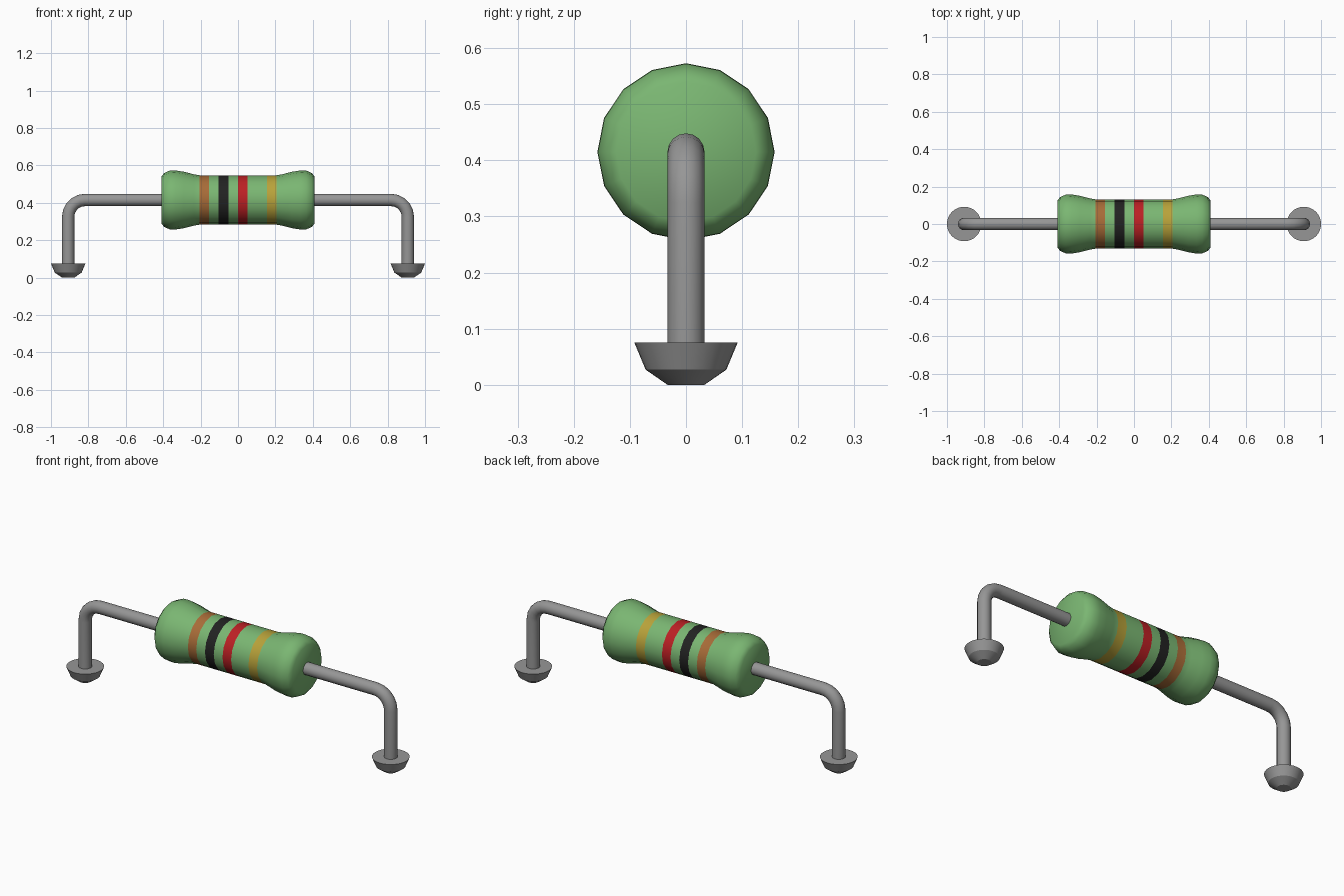
import bpy, bmesh, math
from mathutils import Vector

cube = bpy.data.objects.get("Cube")
if cube:
    bpy.data.objects.remove(cube, do_unlink=True)


def material(name, srgb):
    col = [(c / 255 / 12.92) if c < 11 else ((c / 255 + 0.055) / 1.055) ** 2.4 for c in srgb]
    m = bpy.data.materials.new(name)
    m.use_nodes = True
    m.diffuse_color = (*col, 1)
    m.node_tree.nodes["Principled BSDF"].inputs["Base Color"].default_value = (*col, 1)
    return m


green = material("green_coating", (122, 182, 114))
brown = material("brown_band", (168, 108, 56))
black = material("black_band", (34, 34, 34))
red = material("red_band", (188, 32, 36))
gold = material("gold_band", (184, 162, 58))
metal = material("grey_metal", (150, 150, 150))


def tube(name, rings, sides, mats, angle, rule=None):
    """Skin round sections given as (x, z, tilt, radius); tilt 0 faces +x, 90 faces +z."""
    bm = bmesh.new()
    loops = []
    for x, z, tilt, r in rings:
        t = math.radians(tilt)
        up = Vector((-math.sin(t), 0, math.cos(t)))
        side = Vector((0, 1, 0))
        loops.append([bm.verts.new(Vector((x, 0, z)) + r * (math.cos(a) * up + math.sin(a) * side))
                      for a in (2 * math.pi * i / sides for i in range(sides))])
    for a, b in zip(loops, loops[1:]):
        for i in range(sides):
            j = (i + 1) % sides
            bm.faces.new((a[i], a[j], b[j], b[i]))
    bm.faces.new(loops[0])
    bm.faces.new(loops[-1])
    bmesh.ops.recalc_face_normals(bm, faces=bm.faces)
    if rule:
        for f in bm.faces:
            f.material_index = rule(f.calc_center_median())
    me = bpy.data.meshes.new(name)
    bm.to_mesh(me)
    bm.free()
    ob = bpy.data.objects.new(name, me)
    bpy.context.collection.objects.link(ob)
    for m in mats:
        me.materials.append(m)
    bpy.ops.object.select_all(action="DESELECT")
    ob.select_set(True)
    bpy.context.view_layer.objects.active = ob
    bpy.ops.object.shade_smooth_by_angle(angle=math.radians(angle))
    return ob


AXIS = 0.415      # height of the body axis
LEG = 0.908       # distance of each leg from the centre
WIRE = 0.033      # wire radius

# Body: flared ends, straight waist cut at the band edges
bands = [(-0.206, -0.156), (-0.104, -0.052), (0.0, 0.051), (0.154, 0.206)]
flare = [(0.41, 0.125), (0.395, 0.144), (0.365, 0.157), (0.335, 0.158), (0.29, 0.151), (0.235, 0.137)]
profile = [(-x, r) for x, r in flare]
profile += [(x, 0.132) for band in bands for x in band]
profile += flare[::-1]


def band_index(c):
    for i, (lo, hi) in enumerate(bands):
        if lo < c.x < hi:
            return i + 1
    return 0


tube("resistor_body", [(x, AXIS, 0, r) for x, r in profile], 16,
     [green, brown, black, red, gold], 40, band_index)

# Wire lead and soldered foot on each side
BEND = 0.09
for s, label in ((1, "left"), (-1, "right")):
    path = [(0.38, AXIS, 0, WIRE)]
    for k in range(6):
        a = 90 * k / 5
        t = math.radians(a)
        path.append((LEG - BEND + BEND * math.sin(t), AXIS - BEND + BEND * math.cos(t), -a, WIRE))
    path.append((LEG, 0.06, -90, WIRE))
    tube(label + "_wire", [(s * x, z, s * a, r) for x, z, a, r in path], 16, [metal], 40)

    foot = [(0.0, 0.033), (0.027, 0.072), (0.075, 0.092)]
    tube(label + "_foot", [(s * LEG, z, 90, r) for z, r in foot], 32, [metal], 25)
